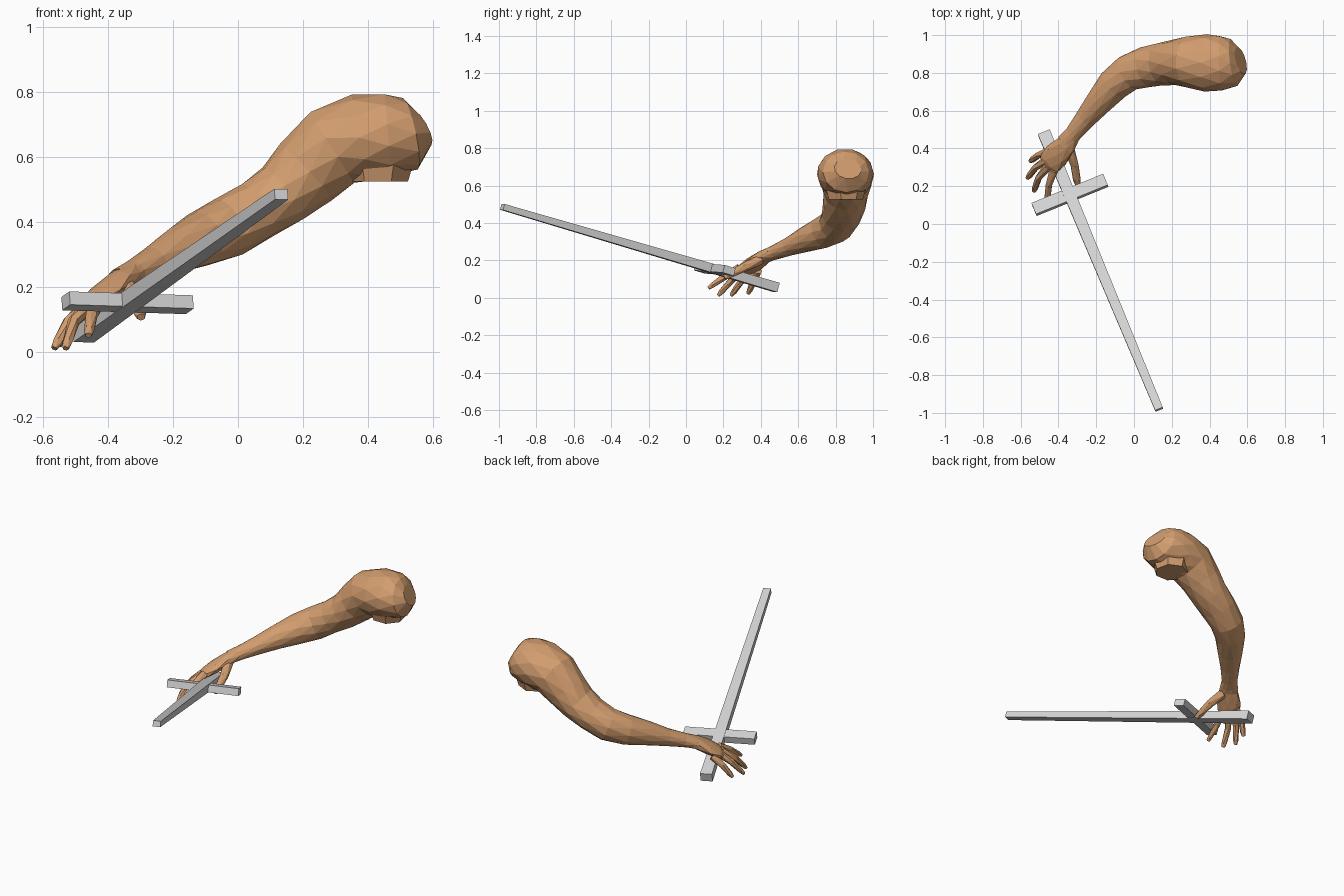
import bpy, bmesh, math
from mathutils import Vector, Matrix

cube = bpy.data.objects.get("Cube")
if cube:
    bpy.data.objects.remove(cube, do_unlink=True)


def material(name, rgb):
    m = bpy.data.materials.new(name)
    m.use_nodes = True
    m.diffuse_color = (*rgb, 1)
    m.node_tree.nodes["Principled BSDF"].inputs["Base Color"].default_value = (*rgb, 1)
    return m


skin = material("tan skin", (0.65, 0.34, 0.16))
steel = material("light grey", (0.68, 0.68, 0.68))


def finish(name, bm, mat):
    bmesh.ops.recalc_face_normals(bm, faces=bm.faces)
    me = bpy.data.meshes.new(name)
    bm.to_mesh(me)
    bm.free()
    me.materials.append(mat)
    ob = bpy.data.objects.new(name, me)
    bpy.context.collection.objects.link(ob)
    return ob


def loft(name, stations, sides, mat, across=None):
    """Skin rings of (centre, half width, half thickness) along a path."""
    bm = bmesh.new()
    pts = [Vector(s[0]) for s in stations]
    rings = []
    for i, (_, w, t) in enumerate(stations):
        tangent = (pts[min(i + 1, len(pts) - 1)] - pts[max(i - 1, 0)]).normalized()
        side = Vector(across) if across else tangent.cross(Vector((0, 0, 1)))
        side = (side - tangent * side.dot(tangent)).normalized()
        up = side.cross(tangent)
        ring = []
        for k in range(sides):
            a = math.tau * (k + 0.5 * (i % 2)) / sides
            ring.append(bm.verts.new(pts[i] + side * w * math.cos(a) + up * t * math.sin(a)))
        rings.append(ring)
    # Alternate rings are turned half a step, giving triangular facets
    for i in range(len(rings) - 1):
        a, b, odd = rings[i], rings[i + 1], i % 2
        for k in range(sides):
            n = (k + 1) % sides
            if odd:
                bm.faces.new((a[k], b[n], b[k]))
                bm.faces.new((a[k], a[n], b[n]))
            else:
                bm.faces.new((a[k], a[n], b[k]))
                bm.faces.new((a[n], b[n], b[k]))
    bm.faces.new(rings[0])
    bm.faces.new(rings[-1])
    return finish(name, bm, mat)


# Arm from the wrist, past the bent elbow, to the rounded shoulder
loft("arm", [
    ((-0.36, 0.43, 0.225), 0.050, 0.034),
    ((-0.32, 0.48, 0.245), 0.046, 0.040),
    ((-0.26, 0.555, 0.275), 0.055, 0.050),
    ((-0.19, 0.64, 0.312), 0.072, 0.068),
    ((-0.11, 0.735, 0.350), 0.088, 0.086),
    ((-0.03, 0.80, 0.385), 0.098, 0.095),
    ((0.06, 0.83, 0.437), 0.108, 0.094),
    ((0.14, 0.845, 0.490), 0.115, 0.102),
    ((0.21, 0.855, 0.555), 0.120, 0.118),
    ((0.29, 0.858, 0.630), 0.138, 0.132),
    ((0.38, 0.853, 0.660), 0.152, 0.136),
    ((0.46, 0.850, 0.668), 0.148, 0.130),
    ((0.53, 0.855, 0.672), 0.125, 0.112),
    ((0.565, 0.865, 0.690), 0.075, 0.060),
], 12, skin)

# Flat cut underneath the shoulder
bm = bmesh.new()
bmesh.ops.create_cone(bm, cap_ends=True, segments=7, radius1=0.095, radius2=0.125,
                      depth=0.1, matrix=Matrix.Translation((0.43, 0.85, 0.575)))
finish("shoulder_underside", bm, skin)

# Palm, flattened and spreading towards the knuckles
loft("palm", [
    ((-0.33, 0.465, 0.240), 0.046, 0.036),
    ((-0.365, 0.415, 0.218), 0.058, 0.034),
    ((-0.41, 0.365, 0.182), 0.070, 0.032),
    ((-0.445, 0.325, 0.152), 0.068, 0.026),
    ((-0.46, 0.31, 0.138), 0.056, 0.016),
], 8, skin, across=(0.62, -0.75, 0.1))

# Fingers: knuckle, middle joint, tip
fingers = {
    "little_finger": ((-0.45, 0.385, 0.145), (-0.505, 0.365, 0.095), (-0.55, 0.332, 0.022)),
    "ring_finger": ((-0.46, 0.34, 0.148), (-0.52, 0.300, 0.095), (-0.565, 0.242, 0.012)),
    "middle_finger": ((-0.455, 0.305, 0.15), (-0.505, 0.245, 0.095), (-0.53, 0.172, 0.012)),
    "index_finger": ((-0.425, 0.285, 0.16), (-0.45, 0.210, 0.115), (-0.46, 0.12, 0.052)),
    "thumb": ((-0.345, 0.40, 0.205), (-0.315, 0.315, 0.165), (-0.298, 0.205, 0.108)),
}
for name, (knuckle, joint, tip) in fingers.items():
    size = 0.024 if name == "thumb" else 0.019
    a, b, c = Vector(knuckle), Vector(joint), Vector(tip)
    loft(name, [(a, size * 1.2, size * 1.2), (b, size, size),
                (b.lerp(c, 0.75), size * 0.85, size * 0.8), (c, size * 0.55, size * 0.5)], 6, skin)

# Sword: square tapered bar with a crossbar at right angles
pommel, point = Vector((-0.476, 0.482, 0.056)), Vector((0.133, -0.982, 0.486))
along = (point - pommel).normalized()
wide = Vector((0.375, 0.165, -0.015))
wide = (wide - along * wide.dot(along)).normalized()
frame = Matrix((wide, along, wide.cross(along))).transposed().to_4x4()


def bar(name, centre, size, taper=1.0):
    bm = bmesh.new()
    bmesh.ops.create_cube(bm, size=1)
    for v in bm.verts:
        k = taper if v.co.y > 0 else 1
        v.co = Vector((v.co.x * size[0] * k, v.co.y * size[1], v.co.z * size[2] * k))
    bm.transform(Matrix.Translation(centre) @ frame)
    finish(name, bm, steel)


bar("blade_and_grip", (pommel + point) / 2, (0.068, (point - pommel).length, 0.052), 0.64)
bar("crossguard", pommel.lerp(point, 0.224), (0.41, 0.066, 0.042))
